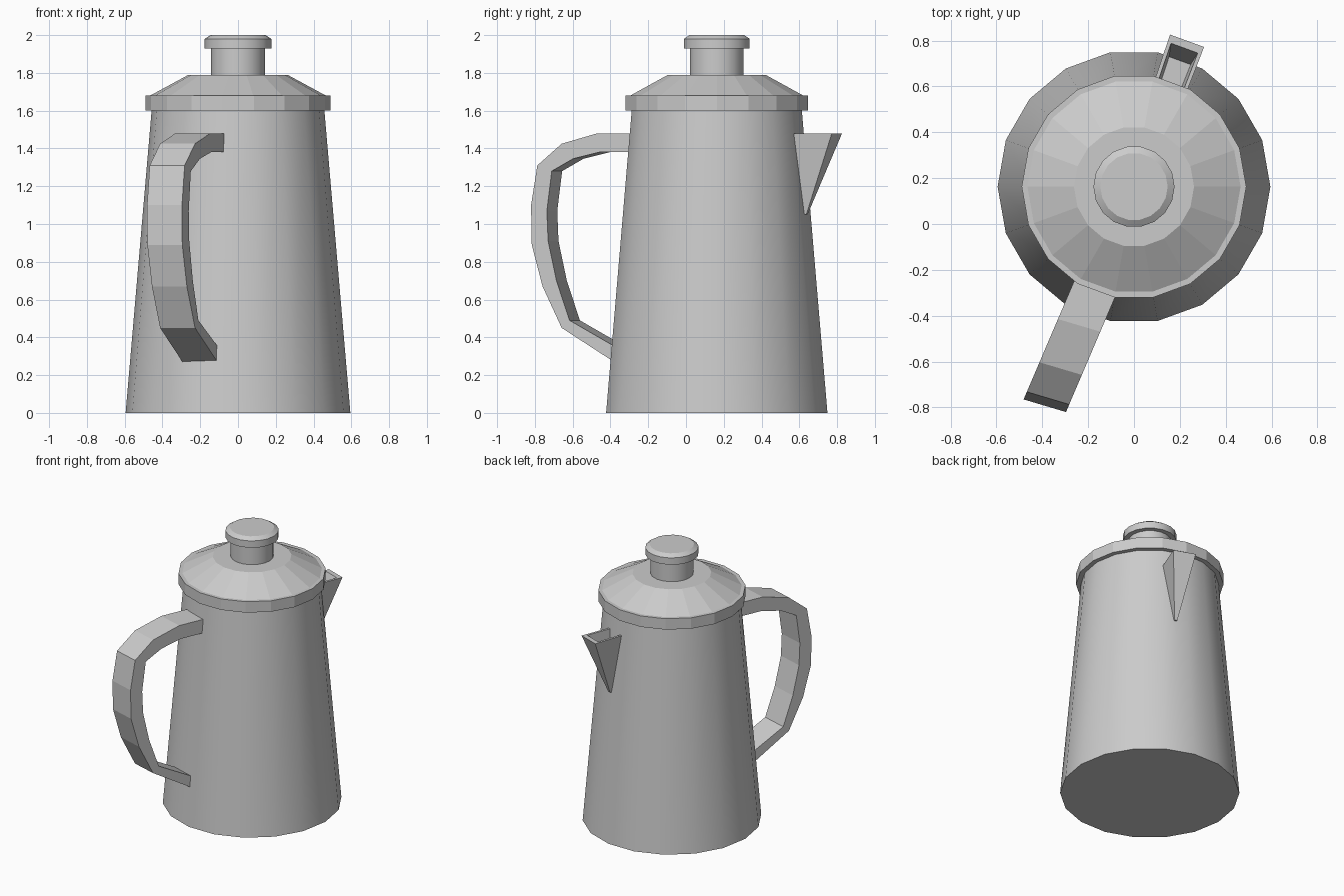
import bpy, bmesh
from math import cos, sin, pi, radians
from mathutils import Vector

if "Cube" in bpy.data.objects:
    bpy.data.objects.remove(bpy.data.objects["Cube"])

CY = 0.163          # y of the pot's axis
SIDES = 18


def finish(name, bm, smooth=False):
    bmesh.ops.recalc_face_normals(bm, faces=bm.faces)
    mesh = bpy.data.meshes.new(name)
    bm.to_mesh(mesh)
    bm.free()
    ob = bpy.data.objects.new(name, mesh)
    bpy.context.collection.objects.link(ob)
    if smooth:
        bpy.ops.object.select_all(action='DESELECT')
        ob.select_set(True)
        bpy.context.view_layer.objects.active = ob
        bpy.ops.object.shade_smooth_by_angle(angle=radians(30))
    return ob


def bridge(bm, a, b, closed=True):
    n = len(a)
    for i in range(n if closed else n - 1):
        j = (i + 1) % n
        bm.faces.new((a[i], a[j], b[j], b[i]))


def lathe(name, profile, smooth=False):
    """Revolve (radius, z) points and cap both ends."""
    bm = bmesh.new()
    rings = [[bm.verts.new((r * cos(2 * pi * i / SIDES), CY + r * sin(2 * pi * i / SIDES), z))
              for i in range(SIDES)] for r, z in profile]
    for a, b in zip(rings, rings[1:]):
        bridge(bm, a, b)
    bm.faces.new(rings[0])
    bm.faces.new(rings[-1])
    return finish(name, bm, smooth)


# Round parts on the axis
lathe("body", [(0.595, 0), (0.457, 1.605)], smooth=True)
lathe("lid", [(0.49, 1.60), (0.49, 1.68), (0.465, 1.68), (0.262, 1.79)])
lathe("knob", [(0.143, 1.785), (0.143, 1.93), (0.177, 1.93), (0.177, 1.98), (0.147, 2.0)],
      smooth=True)

# Handle: matching outer and inner paths (distance from axis, z), given width
outer = [(0.46, 1.48), (0.66, 1.48), (0.865, 1.425), (1.005, 1.31), (1.041, 1.10),
         (1.037, 0.89), (0.975, 0.67), (0.865, 0.45), (0.547, 0.26)]
inner = [(0.46, 1.38), (0.65, 1.38), (0.80, 1.345), (0.922, 1.28), (0.95, 1.07),
         (0.943, 0.91), (0.895, 0.70), (0.82, 0.49), (0.547, 0.345)]
half_width = Vector((0.0925, -0.0275, 0))
bm = bmesh.new()
sections = []
for o, i in zip(outer, inner):
    po, pi_ = (Vector((0.02 - 0.393 * s, 0.165 - 0.92 * s, z)) for s, z in (o, i))
    sections.append([bm.verts.new(p) for p in
                     (po - half_width, po + half_width, pi_ + half_width, pi_ - half_width)])
for a, b in zip(sections, sections[1:]):
    bridge(bm, a, b)
bm.faces.new(sections[0])
bm.faces.new(sections[-1])
finish("handle", bm)

# Spout: tapered wedge with a shallow hollow, pointing along 70 degrees
radial = Vector((cos(radians(70)), sin(radians(70)), 0))
side = Vector((sin(radians(70)), -cos(radians(70)), 0))
bm = bmesh.new()


def spout_loop(back, front, hw_back, hw_front, z):
    pts = ((back, -hw_back), (front, -hw_front), (front, hw_front), (back, hw_back))
    return [bm.verts.new(Vector((0, CY, z)) + radial * r + side * t) for r, t in pts]


tip = spout_loop(0.47, 0.508, 0.010, 0.010, 1.05)
rim = spout_loop(0.445, 0.677, 0.074, 0.079, 1.48)
lip = spout_loop(0.445, 0.643, 0.058, 0.062, 1.48)
floor = spout_loop(0.445, 0.585, 0.046, 0.050, 1.34)
bridge(bm, tip, rim)
bridge(bm, rim, lip, closed=False)
bridge(bm, lip, floor, closed=False)
bm.faces.new(tip)
bm.faces.new(floor)
finish("spout", bm)
